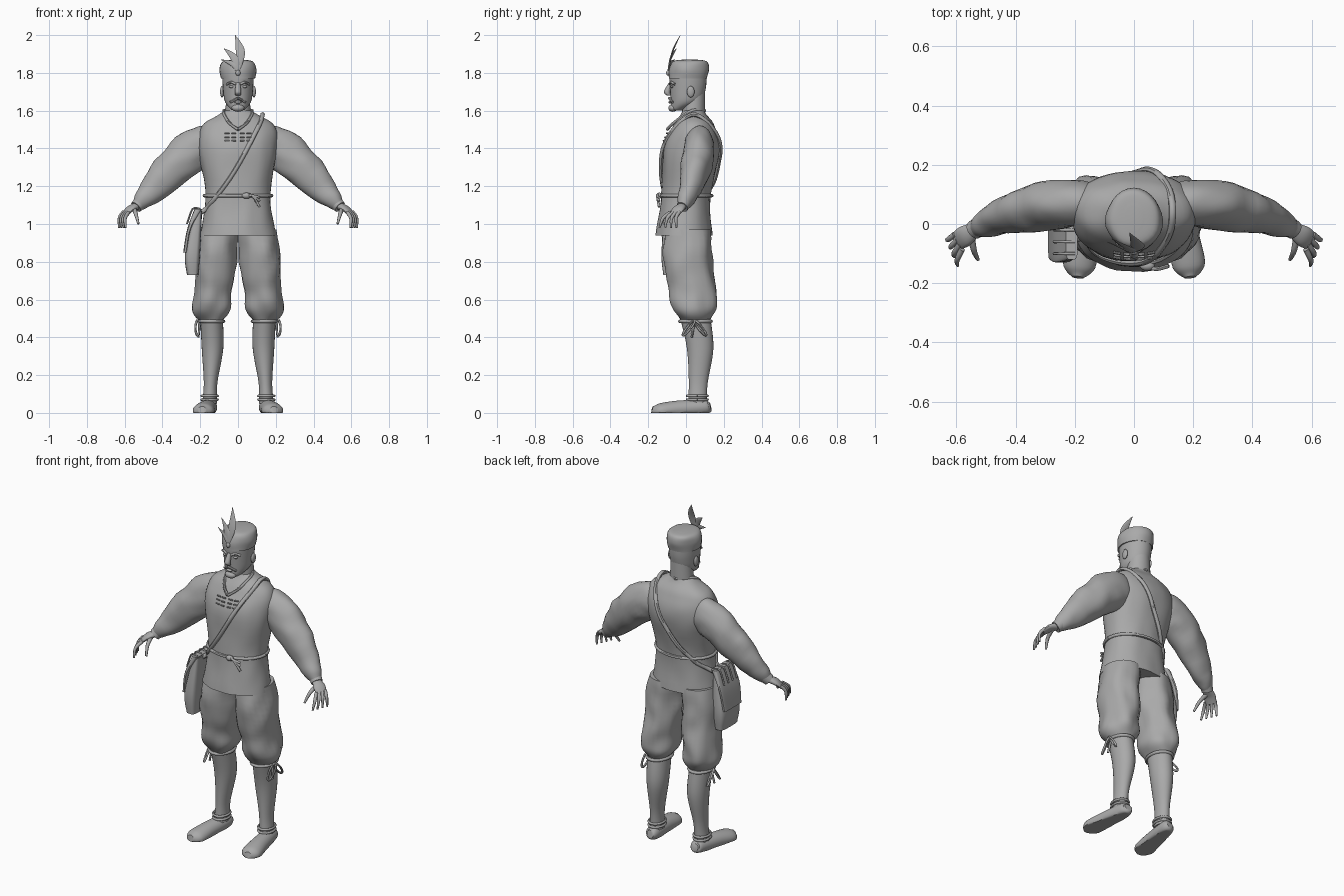
import bpy
import bmesh
import math
from mathutils import Vector, noise

default_cube = bpy.data.objects.get("Cube")
if default_cube:
    bpy.data.objects.remove(default_cube)

colour = (.4, .4, .4, 1)
grey = bpy.data.materials.new("plain grey")
grey.use_nodes = True
grey.diffuse_color = colour
grey.node_tree.nodes["Principled BSDF"].inputs["Base Color"].default_value = colour

RIGHTWARD, BACKWARD, UPWARD = Vector((1, 0, 0)), Vector((0, 1, 0)), Vector((0, 0, 1))
parts = []


def finish(name, bm):
    """Turn a bmesh into a finished grey object."""
    bmesh.ops.recalc_face_normals(bm, faces=bm.faces)
    mesh = bpy.data.meshes.new(name)
    bm.to_mesh(mesh)
    bm.free()
    mesh.materials.append(grey)
    part = bpy.data.objects.new(name, mesh)
    bpy.context.collection.objects.link(part)
    parts.append(part)


def smooth_rows(rows, steps):
    """Pass a smooth spline through the given rows."""
    rows = [Vector(row) for row in rows]
    result = []
    for i, (start, end) in enumerate(zip(rows, rows[1:])):
        before = rows[max(i - 1, 0)]
        after = rows[min(i + 2, len(rows) - 1)]
        leave, arrive = (end - before) / 2, (after - start) / 2
        for step in range(steps):
            t = step / steps
            ease = t * t * (3 - 2 * t)
            pull = t * (1 - t)
            result.append(start.lerp(end, ease) + leave * pull * (1 - t) - arrive * pull * t)
    return result + [rows[-1]]


def loft(name, rows, side=1, level=False, hint=BACKWARD, sides=28, steps=6, power=2, folds=0, stretch=1):
    """Skin elliptical rings; a row holds a centre and two radii."""
    rows = smooth_rows(rows, steps)
    centres = [Vector(row[:3]) for row in rows]
    bm = bmesh.new()
    rings = []
    for i, row in enumerate(rows):
        across, along = RIGHTWARD, BACKWARD
        if not level:
            tangent = (centres[min(i + 1, len(rows) - 1)] - centres[max(i - 1, 0)]).normalized()
            along = (hint - tangent * hint.dot(tangent)).normalized()
            across = tangent.cross(along)
        ring = []
        for k in range(sides):
            angle = math.tau * k / sides
            c, s = math.cos(angle), math.sin(angle)
            offset = across * row[3] * math.copysign(abs(c) ** (2 / power), c)
            offset += along * row[4] * math.copysign(abs(s) ** (2 / power), s)
            point = centres[i] + offset
            if folds:
                sample = Vector((point.x, point.y, point.z / stretch)) * 14
                point += offset.normalized() * folds * noise.noise(sample)
            ring.append(bm.verts.new((point.x * side, point.y, max(point.z, 0))))
        rings.append(ring)
    for lower, upper in zip(rings, rings[1:]):
        for k in range(sides):
            bm.faces.new((lower[k - 1], lower[k], upper[k], upper[k - 1]))
    bm.faces.new(rings[0])
    bm.faces.new(rings[-1])
    finish(name, bm)


def stack(name, rows, **options):
    """Level rings on the centre line; a row holds y, z, half width and half depth."""
    loft(name, [(0, *row) for row in rows], level=True, **options)


def cord(name, points, radius, side=1, hint=Vector((.1, .2, 1)), steps=4):
    loft(name, [(*point, radius, radius) for point in points], side, hint=hint, sides=8, steps=steps)


def hoop(name, centre, first, second, radius, side=1):
    """Closed elliptical cord spanned by two half axes."""
    angles = [math.tau * k / 24 for k in range(25)]
    points = [Vector(centre) + first * math.cos(a) + second * math.sin(a) for a in angles]
    cord(name, points, radius, side, first.cross(second), steps=1)


def ball(name, location, size):
    bm = bmesh.new()
    bmesh.ops.create_uvsphere(bm, u_segments=16, v_segments=10, radius=1)
    for vert in bm.verts:
        vert.co = Vector(location) + vert.co * Vector(size)
    finish(name, bm)


# Tunic body
tunic = [(-.01, .94, .2, .15), (0, 1.15, .17, .13), (.03, 1.4, .21, .15),
         (.04, 1.52, .19, .11), (.04, 1.58, .1, .07), (.04, 1.6, .07, .06)]
stack("tunic", tunic, sides=48, power=2.2, folds=.006, stretch=2)
tunic_rings = smooth_rows(tunic, 6)


def on_tunic(x, z, facing):
    """Point on the front (-1) or back (1) of the tunic."""
    ring = min(tunic_rings, key=lambda row: abs(row[1] - z))
    depth = math.sqrt(max(0, 1 - (x / ring[2]) ** 2))
    return Vector((x, ring[0] + facing * (ring[3] * depth + .006), z))


# Belt, knot and tails
hoop("belt", (0, 0, 1.15), RIGHTWARD * .178, BACKWARD * .137, .009)
knot = Vector((.045, -.142, 1.15))
ball("belt_knot", knot, (.025, .016, .016))
for drop in (.01, .03, .06):
    cord("belt_tail", [knot, knot + Vector((.03, -.01, 0)), knot + Vector((.07, 0, -drop))], .007)

# Collar and chest lacing
for side in (-1, 1):
    cord("collar", [(0, .1, 1.6), (.075, .03, 1.6), (.05, -.06, 1.54), (0, -.1, 1.5)], .008, side)
    for row in range(3):
        for start in (.01, .045):
            ends = [on_tunic(x, 1.44 + row * .02, -1) for x in (start, start + .025)]
            cord("lacing", ends, .004, side)

# Shoulder strap, front run then back run
strap_run = [k / 8 for k in range(9)]


def strap_point(t, facing):
    sag = .04 * math.sin(math.pi * t)
    return on_tunic(-.17 + .29 * t, 1.08 + .46 * t - sag, facing)


hip_front, hip_back = Vector((-.21, -.06, 1.05)), Vector((-.21, 0, 1.05))
strap = [hip_front] + [strap_point(t, -1) for t in strap_run] + [Vector((.13, .04, 1.58))]
strap += [strap_point(t, 1) for t in reversed(strap_run)] + [hip_back]
cord("strap", strap, .012, hint=Vector((1, .1, -.7)))

# Shoulder bag with flap and ties
loft("bag", [(-.24, -.04, .73, .03, .08), (-.24, -.04, .85, .04, .09), (-.21, -.04, 1.07, .02, .07)],
     level=True, power=4)
loft("bag_flap", [(-.28, -.04, .85, .01, .08), (-.26, -.04, .97, .01, .09), (-.21, -.04, 1.08, .02, .08)],
     level=True, power=5)
for k in range(4):
    y = -.1 + k * .04
    cord("bag_tie", [(-.27, y, 1), (-.24, y, 1.08), (-.2, y, 1.08)], .005)

# Head, neck and face
stack("neck", [(.04, 1.55, .07, .06), (.04, 1.7, .06, .06)])
stack("head", [(-.05, 1.6, .02, .02), (-.04, 1.61, .04, .04), (0, 1.65, .07, .08),
               (.01, 1.72, .08, .095), (.01, 1.8, .085, .1)])
stack("nose", [(-.08, 1.75, .01, .01), (-.1, 1.7, .017, .017), (-.09, 1.68, .014, .01)], sides=12)
ball("lower_lip", (0, -.084, 1.645), (.02, .01, .007))
ball("chin_beard", (0, -.07, 1.614), (.034, .024, .02))
for side in (-1, 1):
    ball("ear", (side * .085, .025, 1.7), (.01, .02, .03))
    ball("eye", (side * .034, -.074, 1.727), (.014, .008, .007))
    cord("eyebrow", [(.014, -.084, 1.74), (.035, -.08, 1.75), (.06, -.06, 1.74)], .007, side)
    cord("moustache", [(0, -.09, 1.667), (.04, -.07, 1.645)], .007, side)

# Cap with brooch and feathers
stack("cap", [(.01, 1.77, .09, .1), (.015, 1.82, .095, .105), (.02, 1.86, .08, .09), (.02, 1.87, .03, .04)],
      folds=.006)
brooch = Vector((0, -.095, 1.8))
ball("brooch", brooch, (.013, .01, .015))
for x, y, z, width in ((-.015, -.03, 2, .024), (-.075, -.05, 1.93, .02), (-.09, -.06, 1.87, .014)):
    tip = Vector((x, y, z))
    middle = brooch.lerp(tip, .5) + Vector((.02, -.01, .01))
    loft("feather", [(*brooch, .004, .003), (*middle, width, .004), (*tip, .001, .001)], sides=12, steps=8)

finger_names = ("little_finger", "ring_finger", "middle_finger", "index_finger")
for side in (-1, 1):
    # Full sleeve and cuff
    loft("sleeve", [(.13, .06, 1.42, .09, .07), (.22, .07, 1.4, .11, .08), (.35, .05, 1.29, .1, .08),
                    (.48, .01, 1.15, .06, .05), (.53, -.01, 1.1, .033, .03)], side, folds=.01)
    loft("cuff", [(.51, 0, 1.12, .037, .034), (.54, -.02, 1.09, .033, .032)], side)

    # Hand with spread fingers
    loft("palm", [(.525, -.01, 1.1, .02, .02), (.57, -.04, 1.08, .017, .035), (.6, -.06, 1.05, .01, .03)],
         side, hint=Vector((-.5, -.85, 0)), sides=16)
    for k, name in enumerate(finger_names):
        root = Vector((.605, -.035, 1.065)).lerp(Vector((.58, -.085, 1.06)), k / 3)
        tip = Vector((.63, -.05, .98)).lerp(Vector((.595, -.14, .98)), k / 3)
        joint = root.lerp(tip, .5) + Vector((.01, -.01, .01))
        loft(name, [(*root, .01, .01), (*joint, .009, .009), (*tip, .005, .005)], side, sides=10)
    loft("thumb", [(.55, -.04, 1.08, .013, .013), (.54, -.09, 1.05, .01, .01), (.527, -.12, 1, .006, .006)],
         side, sides=10)

    # Breeches leg gathered at the knee
    loft("breeches", [(.1, .01, .97, .1, .12), (.115, .01, .8, .113, .13), (.13, .03, .65, .1, .125),
                      (.14, .045, .55, .1, .115), (.14, .05, .49, .06, .08)], side,
         level=True, folds=.016, stretch=1.6)
    # Stocking
    loft("stocking", [(.14, .05, .5, .06, .08), (.135, .075, .34, .057, .07), (.145, .065, .16, .036, .05),
                      (.15, .06, .05, .04, .05)], side, level=True)

    # Garter with a hanging bow
    hoop("garter", (.14, .05, .485), RIGHTWARD * .064, BACKWARD * .083, .009, side)
    for lean in (-.03, .03):
        hoop("garter_loop", (.215, .045 + lean, .45), RIGHTWARD * .01 + BACKWARD * .012,
             UPWARD * .04 - BACKWARD * lean, .006, side)
    cord("garter_tail", [(.2, .045, .485), (.21, .03, .4)], .006, side, RIGHTWARD)

    # Shoe and ankle straps
    loft("shoe", [(.15, .13, .035, .02, .02), (.15, .1, .03, .04, .04), (.17, -.04, .02, .05, .045),
                  (.185, -.14, .01, .055, .04), (.19, -.18, .015, .02, .02)], side, hint=UPWARD)
    for z in (.07, .09):
        hoop("ankle_strap", (.15, .06, z), RIGHTWARD * .042, BACKWARD * .054, .007, side)

# Smooth shading with crisp creases
for selected in bpy.context.selected_objects:
    selected.select_set(False)
for part in parts:
    part.select_set(True)
bpy.context.view_layer.objects.active = parts[0]
bpy.ops.object.shade_smooth_by_angle(angle=math.radians(45))
